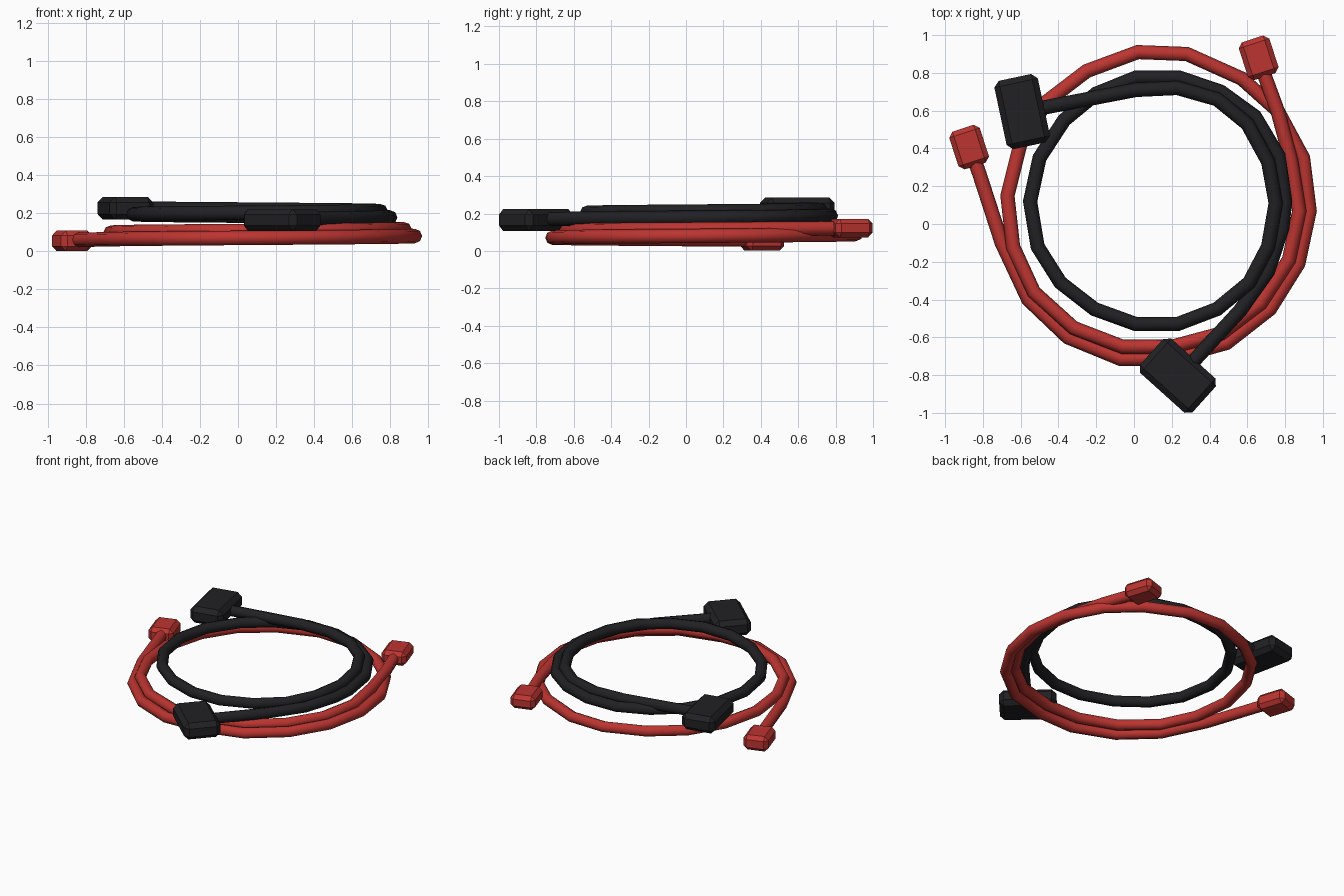
import bpy, math
from mathutils import Vector

if "Cube" in bpy.data.objects:
    bpy.data.objects.remove(bpy.data.objects["Cube"])


def material(name, color):
    m = bpy.data.materials.new(name)
    m.diffuse_color = color
    m.use_nodes = True
    m.node_tree.nodes["Principled BSDF"].inputs["Base Color"].default_value = m.diffuse_color
    return m


red = material("red_rubber", (0.5, 0.035, 0.03, 1))
black = material("black_rubber", (0.015, 0.015, 0.018, 1))


# Coiled cable: low-poly tube that climbs steadily along its length
def cable(name, pts, z0, z1, radius, mat):
    lengths = [0.0]
    for a, b in zip(pts, pts[1:]):
        lengths.append(lengths[-1] + (Vector(b) - Vector(a)).length)
    cu = bpy.data.curves.new(name, 'CURVE')
    cu.dimensions = '3D'
    cu.bevel_depth = radius
    cu.bevel_resolution = 2
    cu.use_fill_caps = True
    sp = cu.splines.new('POLY')
    sp.points.add(len(pts) - 1)
    for p, (x, y), s in zip(sp.points, pts, lengths):
        p.co = (x, y, z0 + (z1 - z0) * s / lengths[-1], 1)
    ob = bpy.data.objects.new(name, cu)
    bpy.context.collection.objects.link(ob)
    bpy.ops.object.select_all(action='DESELECT')
    ob.select_set(True)
    bpy.context.view_layer.objects.active = ob
    bpy.ops.object.convert(target='MESH')
    ob = bpy.context.object
    ob.data.materials.clear()
    ob.data.materials.append(mat)
    bpy.ops.object.shade_smooth_by_angle(angle=math.radians(50))


# Chamfered plug block; angle is the heading of its local x axis
def plug(name, loc, size, angle, chamfer, mat):
    bpy.ops.mesh.primitive_cube_add(size=1, location=loc)
    ob = bpy.context.object
    ob.name = name
    ob.scale = size
    ob.rotation_euler.z = math.radians(angle)
    bpy.ops.object.transform_apply(location=False, rotation=False, scale=True)
    bev = ob.modifiers.new("chamfer", 'BEVEL')
    bev.width = chamfer
    bev.segments = 1
    ob.data.materials.append(mat)


# Red cable, lower coil: lead in, outer turn, inner turn, lead out
red_path = [
    (-0.86, 0.38), (-0.82, 0.27), (-0.70, -0.10), (-0.56, -0.40),
    (-0.35, -0.60), (-0.07, -0.715), (0.20, -0.71), (0.49, -0.63),
    (0.72, -0.45), (0.87, -0.21), (0.93, 0.07), (0.895, 0.35),
    (0.76, 0.60), (0.57, 0.77), (0.28, 0.90), (0.02, 0.91),
    (-0.25, 0.81), (-0.46, 0.65), (-0.60, 0.43), (-0.67, 0.15),
    (-0.64, -0.12), (-0.53, -0.36), (-0.32, -0.55), (-0.06, -0.65),
    (0.20, -0.65), (0.46, -0.58), (0.67, -0.42), (0.82, -0.19),
    (0.875, 0.07), (0.83, 0.34), (0.76, 0.60), (0.69, 0.79), (0.66, 0.87)]
cable("red_cable", red_path, 0.06, 0.122, 0.038, red)
plug("red_plug_left", (-0.873, 0.407, 0.055), (0.21, 0.17, 0.108), 108, 0.026, red)
plug("red_plug_right", (0.66, 0.88, 0.122), (0.21, 0.17, 0.1), 108, 0.026, red)

# Black cable, upper coil lying on the red one
black_path = [
    (0.26, -0.78), (0.33, -0.71), (0.56, -0.46), (0.71, -0.25),
    (0.785, -0.02), (0.80, 0.12), (0.765, 0.36), (0.64, 0.57),
    (0.46, 0.70), (0.24, 0.775), (0.01, 0.775), (-0.20, 0.69),
    (-0.37, 0.55), (-0.50, 0.35), (-0.55, 0.12), (-0.51, -0.12),
    (-0.39, -0.31), (-0.21, -0.45), (0.01, -0.53), (0.23, -0.53),
    (0.44, -0.45), (0.61, -0.31), (0.71, -0.12), (0.75, 0.11),
    (0.71, 0.33), (0.60, 0.53), (0.44, 0.66), (0.23, 0.72),
    (0.01, 0.71), (-0.46, 0.62), (-0.56, 0.60)]
cable("black_cable", black_path, 0.17, 0.225, 0.038, black)
plug("black_plug_front", (0.232, -0.803, 0.165), (0.245, 0.375, 0.118), 48, 0.03, black)
plug("black_plug_back", (-0.592, 0.595, 0.227), (0.235, 0.37, 0.12), 12, 0.03, black)
